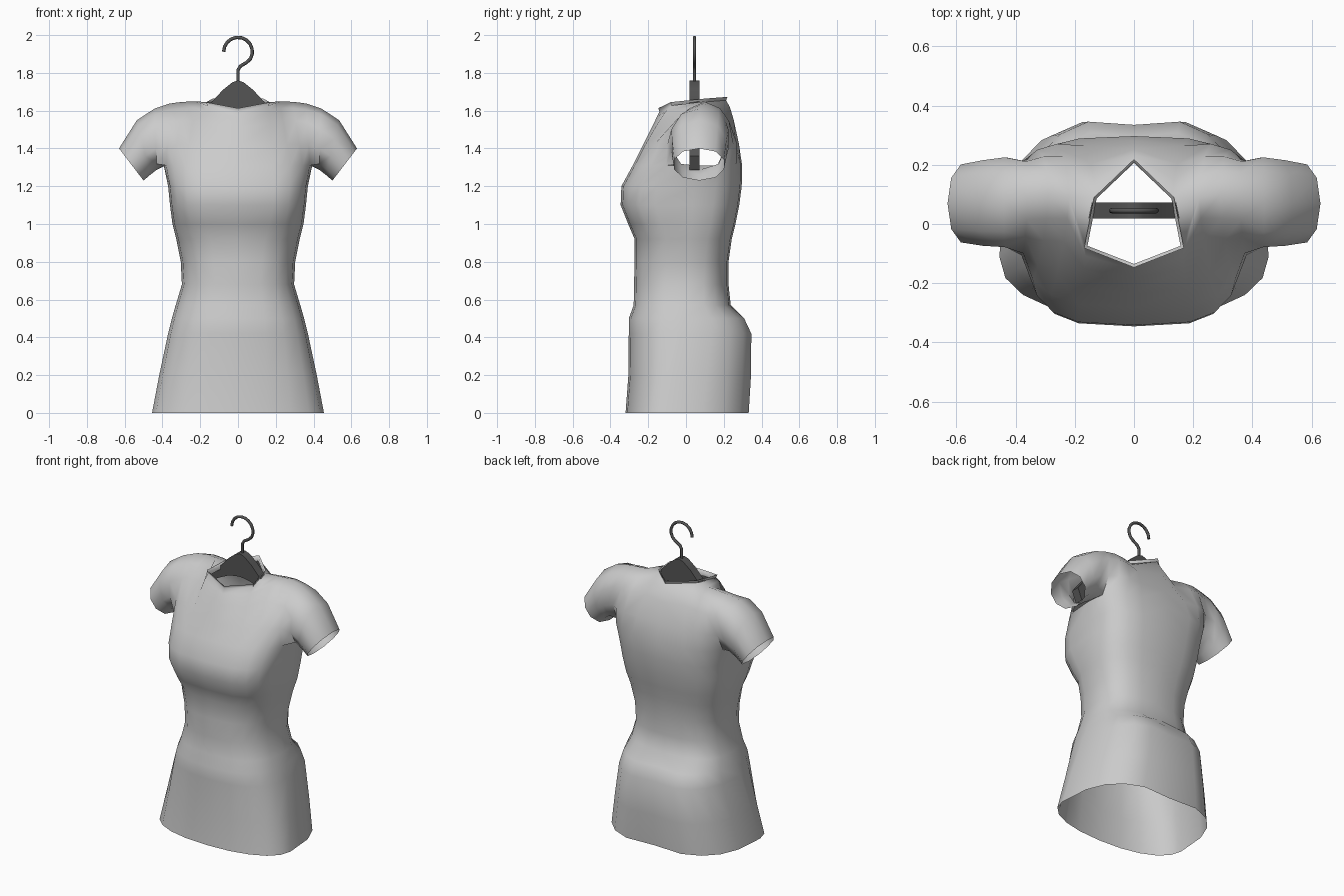
import bpy, bmesh, math
from mathutils import Vector

if "Cube" in bpy.data.objects:
    bpy.data.objects.remove(bpy.data.objects["Cube"])

N = 10  # segments in half a body ring, front centre to back centre


def sp(v, n):
    return math.copysign(abs(v) ** (2 / n), v) if abs(v) > 1e-6 else 0.0


def mirrored(name, bm):
    bmesh.ops.recalc_face_normals(bm, faces=bm.faces)
    me = bpy.data.meshes.new(name)
    bm.to_mesh(me)
    bm.free()
    ob = bpy.data.objects.new(name, me)
    bpy.context.collection.objects.link(ob)
    m = ob.modifiers.new("Mirror", 'MIRROR')
    m.merge_threshold = 0.0005
    return ob


def smooth(ob, deg):
    bpy.ops.object.select_all(action='DESELECT')
    ob.select_set(True)
    bpy.context.view_layer.objects.active = ob
    bpy.ops.object.shade_smooth_by_angle(angle=math.radians(deg))


# Body rings: height, half width, front y, back y, side y, front and back squareness
levels = [(0, .455, -.32, .348, -.11, 2.2, 2.8), (.2, .417, -.305, .36, -.07, 2.3, 2.7),
          (.42, .37, -.303, .36, -.03, 2.5, 2.7), (.5, .35, -.303, .32, -.01, 2.6, 2.7),
          (.57, .33, -.277, .237, 0, 2.6, 2.6), (.68, .297, -.275, .225, .005, 2.6, 2.6),
          (.8, .303, -.272, .225, .015, 2.7, 2.6), (.92, .327, -.272, .242, .02, 2.8, 2.7),
          (1.0, .347, -.306, .262, .03, 3.2, 2.8), (1.1, .36, -.346, .282, .035, 3.6, 2.9),
          (1.2, .37, -.342, .295, .04, 3.5, 3), (1.31, .393, -.282, .297, .05, 3.1, 3.1)]
bm = bmesh.new()
rows = []
for z, w, yf, yb, yc, nf, nb in levels:
    row = []
    for j in range(N + 1):
        t = math.pi * j / N
        n = nf if j < 5 else nb
        c = sp(math.cos(t), n)
        y = yc - c * (yc - yf) if c > 0 else yc - c * (yb - yc)
        if j == N and z < .55:
            y -= .025
        row.append(bm.verts.new((w * sp(math.sin(t), n), y, z)))
    rows.append(row)

# Shoulder line and neckline that the upper panels end on
front_top = [(0, -.14, 1.595), (.162, -.077, 1.627), (.22, .09, 1.648),
             (.29, .1, 1.647), (.36, .095, 1.638)]
back_top = [(0, .212, 1.655), (.13, .088, 1.645)]
bulge = [.0, .015, .05, .07, .08, 0, .095, .09, .085, .055, .015]
armpit = rows[-1]
for u, wt in ((.33, .75), (.7, 1.0), (.9, .75)):
    row = []
    for j in range(N + 1):
        if j == 5:
            row.append(None)
            continue
        i = min(j, N - j)
        top = Vector(back_top[i] if j > 8 else front_top[i])
        p = armpit[j].co.lerp(top, u)
        p.y += (-1 if j < 5 else 1) * wt * bulge[j]
        row.append(bm.verts.new(p))
    rows.append(row)
ft = [bm.verts.new(p) for p in front_top]
bt = [bm.verts.new(p) for p in back_top]
rows.append(ft + [None, ft[4], ft[3], ft[2], bt[1], bt[0]])
for a, b in zip(rows, rows[1:]):
    for j in range(N):
        q = (a[j], a[j + 1], b[j + 1], b[j])
        if None not in q:
            bm.faces.new(q)
bm.faces.new((ft[1], ft[2], bt[1]))

# Sleeve: armhole loop followed by three rings (bottom x,z, top x,z, front y, back y)
r0, r1, r2, r3 = rows[-5:-1]
loop = [r0[5], r0[4], r1[4], r2[4], r3[4], ft[4], r3[6], r2[6], r1[6], r0[6]]
for bx, bz, tx, tz, yf, yb in [(.43, 1.287, .44, 1.612, -.085, .232),
                               (.465, 1.26, .535, 1.55, -.08, .222),
                               (.5, 1.23, .63, 1.4, -.068, .207)]:
    ring = []
    for k in range(10):
        a = math.pi * k / 5
        f = .5 - .5 * math.cos(a)
        y = (yf + yb) / 2 - sp(math.sin(a), 2.3) * (yb - yf) / 2
        ring.append(bm.verts.new((bx + (tx - bx) * f, y, bz + (tz - bz) * f)))
    for k in range(10):
        m = (k + 1) % 10
        bm.faces.new((loop[k], loop[m], ring[m], ring[k]))
    loop = ring

# Neck band: up, then folded inward and down
neck = [ft[0], ft[1], bt[1], bt[0]]
base = [Vector(v) for v in (front_top[0], front_top[1], back_top[1], back_top[0])]
for s, dz in ((1.04, .018), (.97, .01), (.97, -.015)):
    new = [bm.verts.new((p.x * s, .03 + (p.y - .03) * s, p.z + dz)) for p in base]
    for k in range(3):
        bm.faces.new((neck[k], neck[k + 1], new[k + 1], new[k]))
    neck = new
smooth(mirrored("shirt", bm), 60)

# Hanger board: upper and lower outline, given thickness
upper = [(0, 1.76), (.03, 1.75), (.08, 1.71), (.14, 1.645), (.26, 1.585), (.39, 1.49), (.49, 1.36)]
lower = [(0, 1.61), (.03, 1.608), (.08, 1.598), (.14, 1.57), (.25, 1.51), (.36, 1.41), (.46, 1.285)]
bm = bmesh.new()
F, B = [[[bm.verts.new((x, y, z)) for x, z in line] for line in (upper, lower)]
        for y in (.018, .072)]
for k in range(6):
    for p, q in ((F[0], F[1]), (B[0], B[1]), (F[0], B[0]), (F[1], B[1])):
        bm.faces.new((p[k], p[k + 1], q[k + 1], q[k]))
bm.faces.new((F[0][6], F[1][6], B[1][6], B[0][6]))
board = mirrored("hanger_board", bm)
smooth(board, 40)

# Wire hook
cu = bpy.data.curves.new("hanger_hook", 'CURVE')
cu.dimensions = '3D'
cu.bevel_depth = .009
cu.bevel_resolution = 2
cu.use_fill_caps = True
path = [(0, 1.74), (0, 1.815), (.012, 1.835), (.045, 1.855)]
path += [(.076 * math.cos(a), 1.912 + .076 * math.sin(a))
         for a in [math.radians(-30 + 21 * i) for i in range(11)]]
s = cu.splines.new('POLY')
s.points.add(len(path) - 1)
for pt, (x, z) in zip(s.points, path):
    pt.co = (x, .045, z, 1)
hook = bpy.data.objects.new("hanger_hook", cu)
bpy.context.collection.objects.link(hook)

dark = bpy.data.materials.new("dark_grey")
dark.diffuse_color = (.09, .09, .09, 1)
dark.use_nodes = True
dark.node_tree.nodes["Principled BSDF"].inputs["Base Color"].default_value = dark.diffuse_color
board.data.materials.append(dark)
cu.materials.append(dark)
